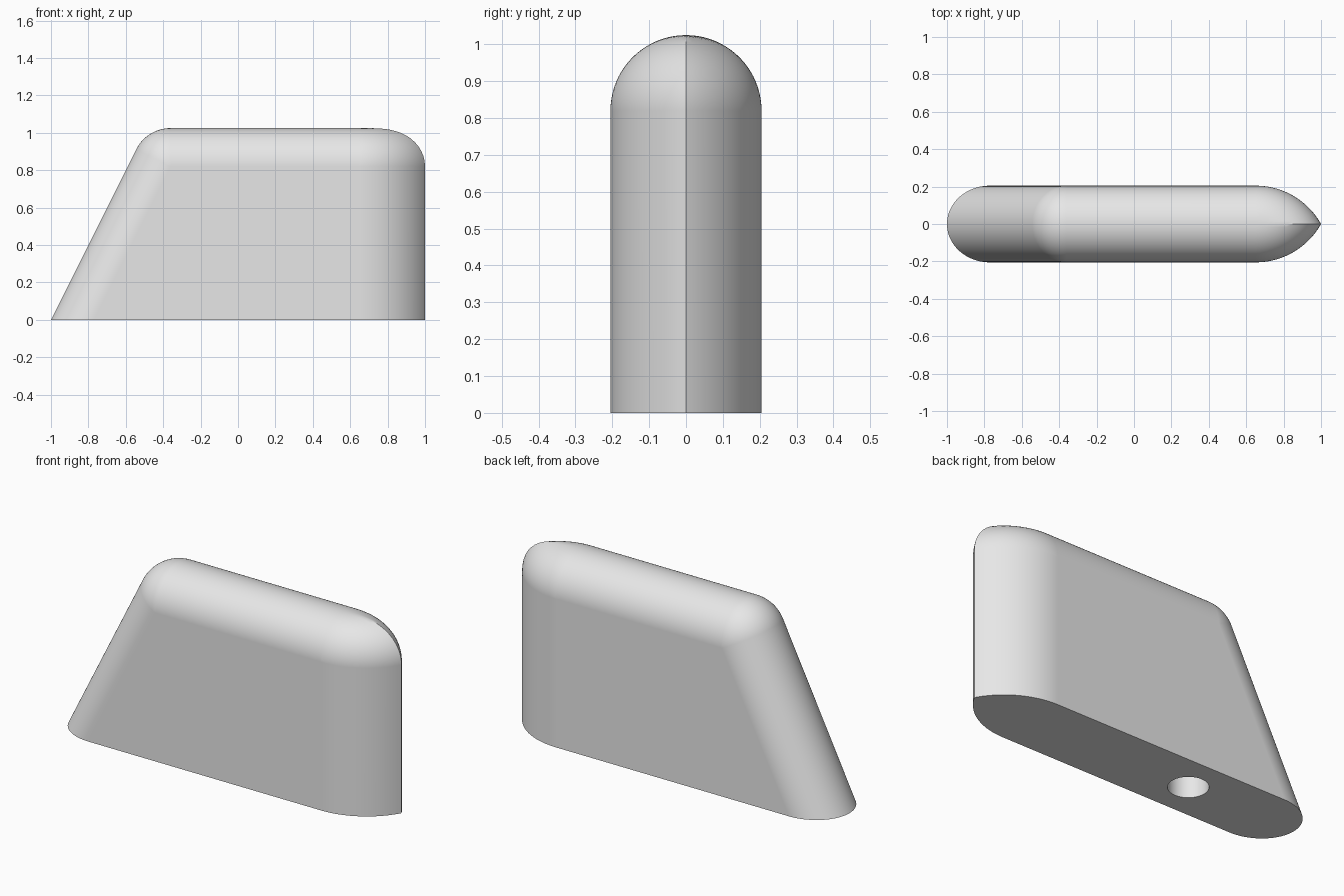
import bpy, bmesh
from math import sin, cos, pi, sqrt, atan

cube = bpy.data.objects.get("Cube")
if cube:
    bpy.data.objects.remove(cube, do_unlink=True)

# Main dimensions
R = 0.205             # half thickness and edge rounding
SHOULDER = 0.82       # height where the top rounding starts
SLOPE = 0.5           # x run per unit of height on the raked end
RAKE = atan(SLOPE)
FOOT = -1 + R / cos(RAKE)          # centre of the raked rounding at the base
CORNER = FOOT + SLOPE * SHOULDER   # centre of the rounded top corner
NOSE = 0.65                        # where the pointed end begins
NOSE_R = ((1 - NOSE) ** 2 + R * R) / (2 * R)   # radius of the pointed end
ROWS, STEPS = 20, 16


def outline(angle):
    """Side outline of the fin in the plane y = R * sin(angle)."""
    y, w = R * sin(angle), R * cos(angle)
    pts = [(FOOT - w / cos(RAKE), y, 0)]
    for i in range(STEPS + 1):     # raked corner
        a = pi - RAKE + (RAKE - pi / 2) * i / STEPS
        pts.append((CORNER + w * cos(a), y, SHOULDER + w * sin(a)))
    for i in range(STEPS + 1):     # pointed end, inset as it rises
        t = (1 - cos(pi * i / STEPS)) / 2
        e = abs(y) + (R - abs(y)) * t
        reach = (NOSE_R - R + e) ** 2 - (NOSE_R - R + abs(y)) ** 2
        pts.append((NOSE + sqrt(max(0, reach)), y,
                    SHOULDER + sqrt(max(0, R * R - e * e))))
    pts.append((pts[-1][0], y, 0))
    return pts


# Fin body: outlines joined across the thickness
bm = bmesh.new()
rows = [[bm.verts.new(p) for p in outline(pi / 2 * k / ROWS)]
        for k in range(-ROWS, ROWS + 1)]
for a, b in zip(rows, rows[1:]):
    for i in range(len(a) - 1):
        bm.faces.new((a[i], a[i + 1], b[i + 1], b[i]))
bm.faces.new(rows[0])
bm.faces.new(rows[-1])
bm.faces.new([r[0] for r in rows] + [r[-1] for r in reversed(rows)])
bmesh.ops.remove_doubles(bm, verts=bm.verts, dist=1e-5)
bmesh.ops.recalc_face_normals(bm, faces=bm.faces)
mesh = bpy.data.meshes.new("fin_body")
bm.to_mesh(mesh)
bm.free()
fin = bpy.data.objects.new("fin_body", mesh)
bpy.context.collection.objects.link(fin)

# Colour
grey = bpy.data.materials.new("light_grey")
grey.use_nodes = True
colour = (0.8, 0.8, 0.8, 1)
grey.diffuse_color = colour
grey.node_tree.nodes["Principled BSDF"].inputs["Base Color"].default_value = colour
mesh.materials.append(grey)

# Blind mounting hole in the base
bpy.ops.mesh.primitive_cylinder_add(vertices=48, radius=0.1, depth=0.8,
                                    location=(-0.34, 0, 0))
cutter = bpy.context.object
cutter.name = "hole_cutter"
cutter.hide_render = True
cutter.data.materials.append(grey)

bpy.ops.object.select_all(action="DESELECT")
bpy.context.view_layer.objects.active = fin
fin.select_set(True)
hole = fin.modifiers.new("mounting_hole", "BOOLEAN")
hole.operation = "DIFFERENCE"
hole.solver = "EXACT"
hole.object = cutter
bpy.ops.object.modifier_apply(modifier=hole.name)
bpy.data.objects.remove(cutter, do_unlink=True)

# Smooth shading with sharp base, nose and hole edges
bpy.ops.object.shade_smooth_by_angle(angle=pi / 6)
weighted = fin.modifiers.new("flat_sides", "WEIGHTED_NORMAL")
weighted.keep_sharp = True
